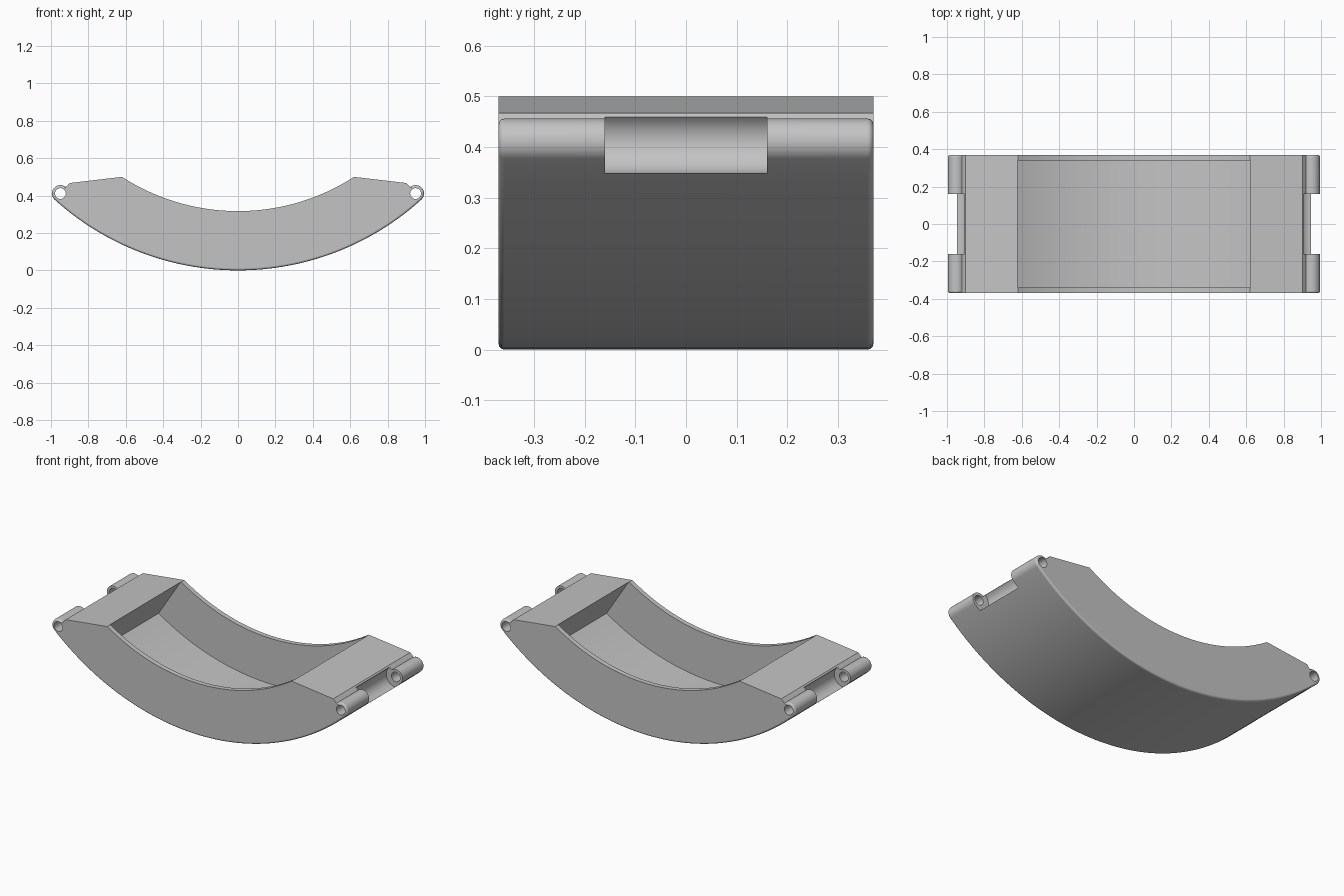
import bpy
import bmesh
from math import sin, cos, radians, hypot

if "Cube" in bpy.data.objects:
    bpy.data.objects.remove(bpy.data.objects["Cube"], do_unlink=True)

# Shared dimensions: all big arcs are concentric around (x=0, z=CENTRE)
CENTRE = 1.46
OUTER, FLOOR, RIM = 1.46, 1.42, 1.143
HALF_DEPTH, WALL = 0.37, 0.03
KNUCKLE = 0.045
HINGE_ANGLE, CAVITY_ANGLE = 42.15, 32.86
HINGE_X = (OUTER - KNUCKLE) * sin(radians(HINGE_ANGLE))
HINGE_Z = CENTRE - (OUTER - KNUCKLE) * cos(radians(HINGE_ANGLE))

grey = bpy.data.materials.new("plain_grey")
grey.use_nodes = True
COLOUR = (0.55, 0.55, 0.55, 1)
grey.diffuse_color = COLOUR
grey.node_tree.nodes["Principled BSDF"].inputs["Base Color"].default_value = COLOUR


def arc(cx, cz, r, start, end, steps):
    """Arc points; the angle is measured from straight down towards +x."""
    angles = [radians(start + (end - start) * i / steps) for i in range(steps + 1)]
    return [(cx + r * sin(a), cz - r * cos(a)) for a in angles]


def prism(name, profile, y0, y1, bevel_rule=None):
    """Extrude an x-z profile along y, rounding the cap edges the rule picks."""
    bm = bmesh.new()
    face = bm.faces.new([bm.verts.new((x, y0, z)) for x, z in profile])
    grown = bmesh.ops.extrude_face_region(bm, geom=[face], use_keep_orig=True)
    moved = [g for g in grown["geom"] if isinstance(g, bmesh.types.BMVert)]
    bmesh.ops.translate(bm, verts=moved, vec=(0, y1 - y0, 0))
    bmesh.ops.recalc_face_normals(bm, faces=bm.faces)
    if bevel_rule:
        edges = [e for e in bm.edges if bevel_rule(e)]
        bmesh.ops.bevel(bm, geom=edges, offset=0.012, segments=3, profile=0.5,
                        affect="EDGES", clamp_overlap=False)
        bmesh.ops.recalc_face_normals(bm, faces=bm.faces)
    mesh = bpy.data.meshes.new(name)
    bm.to_mesh(mesh)
    bm.free()
    mesh.materials.append(grey)
    obj = bpy.data.objects.new(name, mesh)
    bpy.context.collection.objects.link(obj)
    return obj


def cut(target, cutter):
    cutter.hide_render = True
    mod = target.modifiers.new("cut", "BOOLEAN")
    mod.operation, mod.solver, mod.object = "DIFFERENCE", "EXACT", cutter
    bpy.context.view_layer.objects.active = target
    bpy.ops.object.modifier_apply(modifier=mod.name)
    bpy.data.objects.remove(cutter, do_unlink=True)


def on_outer_rim(edge):
    a, b = (v.co for v in edge.verts)
    mid = (a + b) / 2
    return abs(a.y - b.y) < 1e-5 and hypot(mid.x, mid.z - CENTRE) > 1.365


# Curved body with a hinge barrel at each end
right_hinge = arc(HINGE_X, HINGE_Z, KNUCKLE, HINGE_ANGLE, 220, 24)
left_hinge = [(-x, z) for x, z in reversed(right_hinge)]
profile = arc(0, CENTRE, OUTER, -HINGE_ANGLE, HINGE_ANGLE, 64)
profile += right_hinge[1:] + [(0.9, 0.467)]
profile += arc(0, CENTRE, RIM, CAVITY_ANGLE, -CAVITY_ANGLE, 48)
profile += [(-0.9, 0.467)] + left_hinge[:-1]
body = prism("curved_tray_body", profile, -HALF_DEPTH, HALF_DEPTH, on_outer_rim)

# Hollow tray with radial end walls
reach = CAVITY_ANGLE + 0.1
cavity = arc(0, CENTRE, FLOOR, -reach, reach, 48) + arc(0, CENTRE, 1.0, reach, -reach, 48)
cut(body, prism("cavity_cutter", cavity, WALL - HALF_DEPTH, HALF_DEPTH - WALL))

# Gap between the knuckles and the pin hole on each side
for side in (-1, 1):
    gap = arc(side * HINGE_X, HINGE_Z, 0.064, 0, 345, 47)
    cut(body, prism("knuckle_gap_cutter", gap, -0.16, 0.16))
    hole = arc(side * HINGE_X, HINGE_Z, 0.029, 0, 345, 23)
    cut(body, prism("pin_hole_cutter", hole, -0.5, 0.5))

# Smooth curves with crisp edges
bpy.ops.object.select_all(action="DESELECT")
body.select_set(True)
bpy.context.view_layer.objects.active = body
bpy.ops.object.shade_smooth_by_angle(angle=radians(32))
weighted = body.modifiers.new("weighted_normals", "WEIGHTED_NORMAL")
weighted.keep_sharp = True
